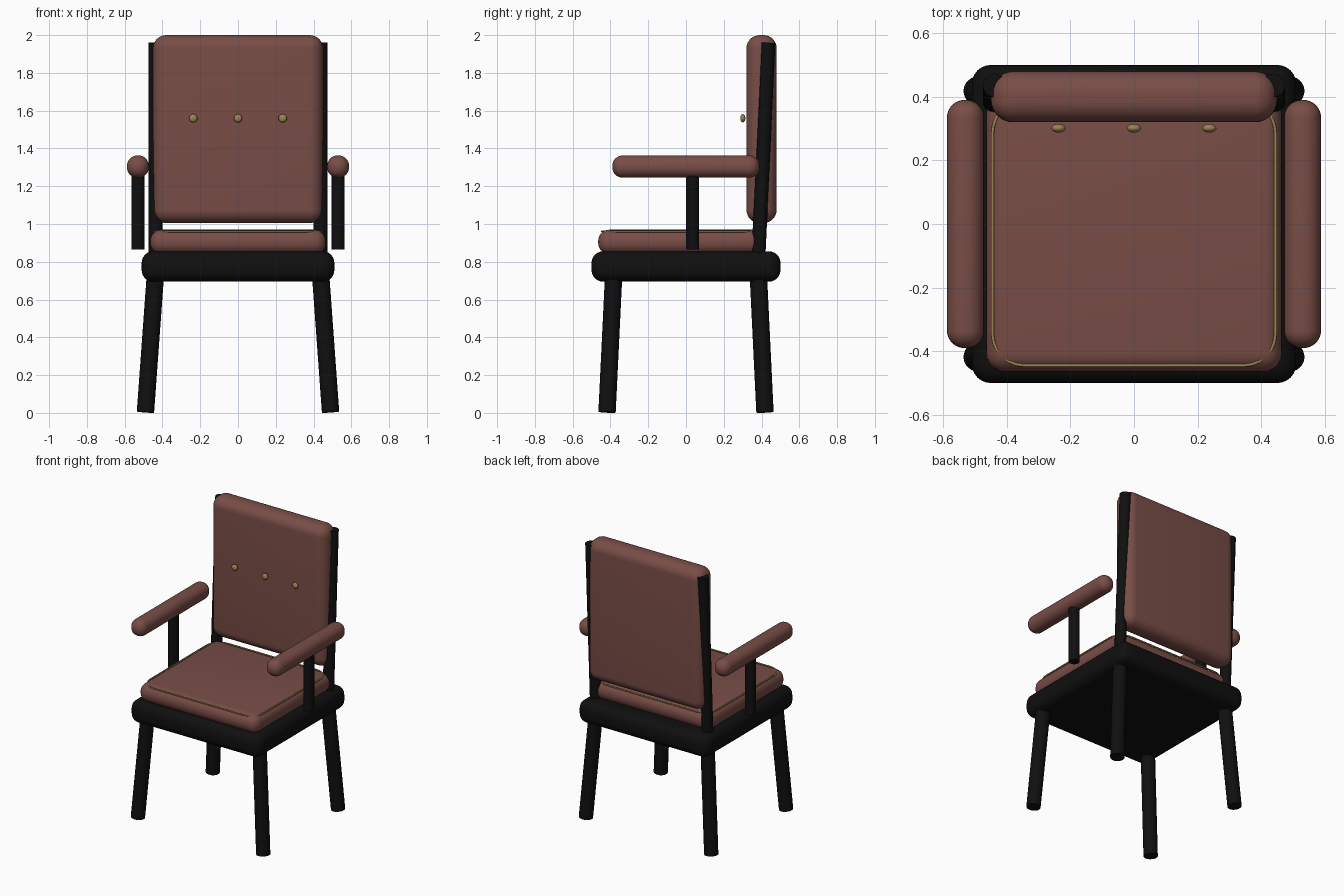
import bpy, math
from mathutils import Vector

if "Cube" in bpy.data.objects:
    bpy.data.objects.remove(bpy.data.objects["Cube"])


def material(name, rgb):
    m = bpy.data.materials.new(name)
    m.diffuse_color = (*rgb, 1)
    m.use_nodes = True
    m.node_tree.nodes["Principled BSDF"].inputs["Base Color"].default_value = m.diffuse_color
    return m


LEATHER = material("brown_leather", (0.19, 0.074, 0.062))
BLACK = material("black_wood", (0.005, 0.005, 0.005))
BRASS = material("brass", (0.33, 0.23, 0.085))


def finish(ob, name, mat):
    ob.name = name
    ob.data.materials.append(mat)
    return ob


def rounded_box(name, lo, hi, radius, mat, segments=6):
    """Box between two corners with rounded edges."""
    lo, hi = Vector(lo), Vector(hi)
    bpy.ops.mesh.primitive_cube_add(size=1, location=(lo + hi) / 2)
    ob = bpy.context.object
    ob.scale = hi - lo
    bpy.ops.object.transform_apply(location=False, rotation=False, scale=True)
    bev = ob.modifiers.new("round", 'BEVEL')
    bev.width, bev.segments = radius, segments
    bpy.ops.object.modifier_apply(modifier="round")
    bpy.ops.object.shade_smooth_by_angle(angle=math.radians(40))
    return finish(ob, name, mat)


def rod(name, a, b, radius, mat):
    """Cylinder running from a to b."""
    a, b = Vector(a), Vector(b)
    d = b - a
    bpy.ops.mesh.primitive_cylinder_add(vertices=24, radius=radius, depth=d.length,
                                        location=(a + b) / 2)
    ob = bpy.context.object
    ob.rotation_euler = d.to_track_quat('Z', 'Y').to_euler()
    bpy.ops.object.shade_smooth_by_angle(angle=math.radians(40))
    return finish(ob, name, mat)


# Upholstery and seat frame
rounded_box("seat_frame", (-0.51, -0.5, 0.695), (0.51, 0.5, 0.855), 0.06, BLACK)
rounded_box("seat_cushion", (-0.465, -0.465, 0.84), (0.465, 0.405, 0.97), 0.06, LEATHER)
rounded_box("backrest", (-0.45, 0.32, 1.005), (0.45, 0.48, 2.0), 0.07, LEATHER, 8)

for side, sx in (("left", -1), ("right", 1)):
    # Splayed legs
    for end, sy in (("front", -1), ("back", 1)):
        rod(f"{end}_{side}_leg", (sx * 0.49, sy * 0.418, 0.004),
            (sx * 0.436, sy * 0.382, 0.75), 0.046, BLACK)
    # Leaning back post
    rod(f"{side}_back_post", (sx * 0.438, 0.383, 0.82),
        (sx * 0.438, 0.436, 1.96), 0.037, BLACK)
    # Arm with its support
    rounded_box(f"{side}_armrest", (sx * 0.53 - 0.058, -0.39, 1.245),
                (sx * 0.53 + 0.058, 0.39, 1.363), 0.055, LEATHER, 8)
    rod(f"{side}_arm_support", (sx * 0.53, 0.035, 0.865),
        (sx * 0.53, 0.035, 1.28), 0.035, BLACK)

# Backrest buttons
for i in (-1, 0, 1):
    bpy.ops.mesh.primitive_uv_sphere_add(segments=20, ring_count=12, radius=0.022,
                                         location=(i * 0.237, 0.301, 1.56))
    ob = bpy.context.object
    ob.scale = (1, 0.62, 1)
    bpy.ops.object.shade_smooth()
    finish(ob, "backrest_button", BRASS)

# Thin piping around the cushion top, with rounded corners
R, HX, Y0, Y1 = 0.1, 0.445, -0.445, 0.385
points = []
for cx, cy, start in ((HX - R, Y1 - R, 0), (-HX + R, Y1 - R, 90),
                      (-HX + R, Y0 + R, 180), (HX - R, Y0 + R, 270)):
    for k in range(7):
        t = math.radians(start + k * 15)
        points.append((cx + R * math.cos(t), cy + R * math.sin(t), 0.961, 1))
curve = bpy.data.curves.new("piping", 'CURVE')
curve.dimensions = '3D'
curve.bevel_depth, curve.bevel_resolution = 0.005, 2
spline = curve.splines.new('POLY')
spline.points.add(len(points) - 1)
for p, co in zip(spline.points, points):
    p.co = co
spline.use_cyclic_u = True
piping = bpy.data.objects.new("cushion_piping", curve)
bpy.context.collection.objects.link(piping)
finish(piping, "cushion_piping", BRASS)
